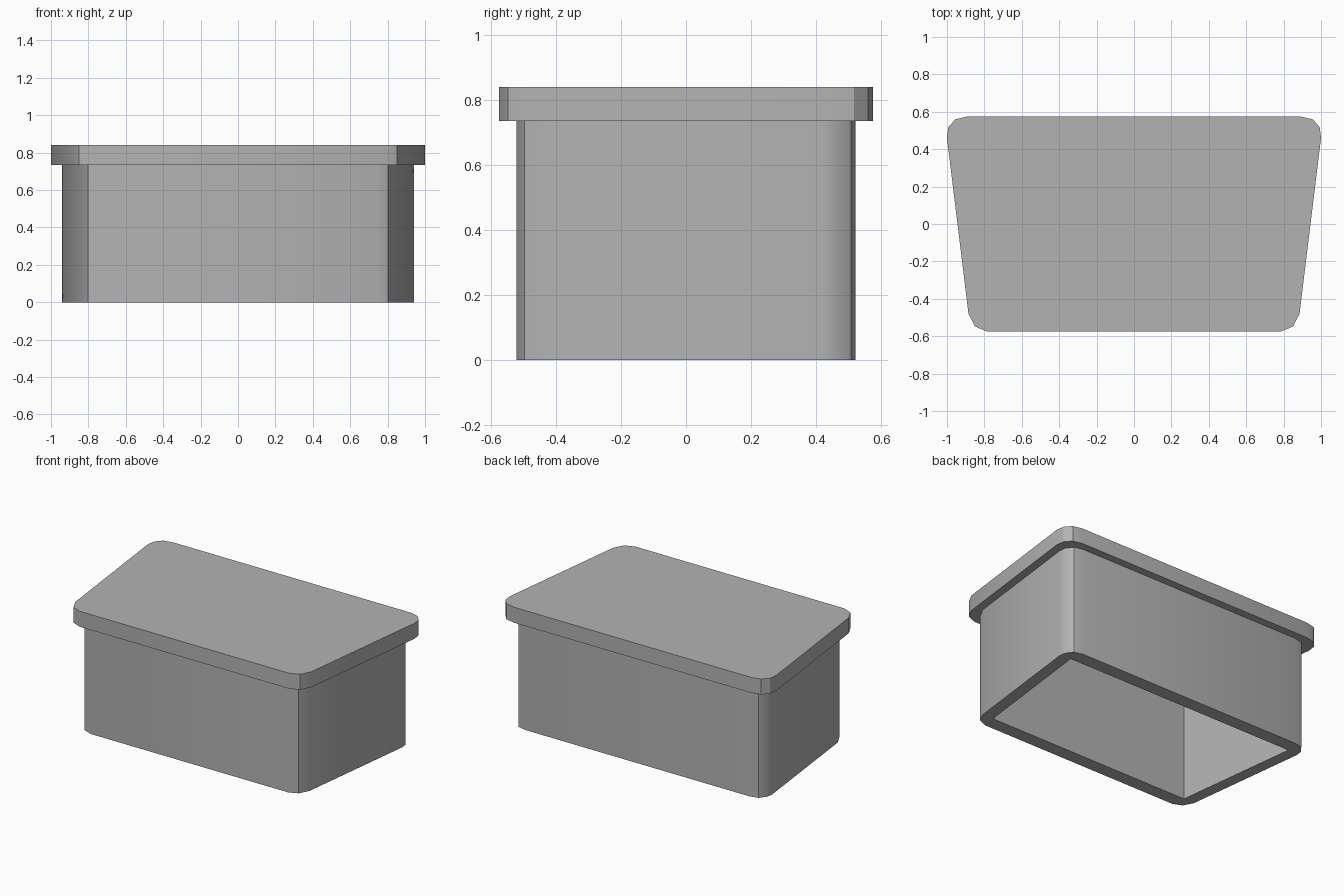
import bpy, bmesh, math
from mathutils import Vector

default = bpy.data.objects.get("Cube")
if default:
    bpy.data.objects.remove(default, do_unlink=True)

grey = bpy.data.materials.new("plain grey")
grey.use_nodes = True
color = (0.45, 0.45, 0.45, 1)
grey.diffuse_color = color
grey.node_tree.nodes["Principled BSDF"].inputs["Base Color"].default_value = color


def mirrored(half):
    """Close a half outline, listed front to back on +x, across the centre."""
    return half + [(-x, y) for x, y in reversed(half)]


def prism(name, loops, bottom, top):
    """Extrude an outline, with an optional inner hole, between two heights."""
    bm = bmesh.new()
    edges = []
    for loop in loops:
        verts = [bm.verts.new((x, y, bottom)) for x, y in loop]
        edges += [bm.edges.new((a, b)) for a, b in zip(verts, verts[1:] + verts[:1])]
    if len(loops) == 1:
        bm.faces.new(verts)
    else:
        bmesh.ops.triangle_fill(bm, edges=edges, use_beauty=True, normal=Vector((0, 0, 1)))
    result = bmesh.ops.extrude_face_region(bm, geom=bm.faces[:], use_keep_orig=True)
    moved = [g for g in result["geom"] if isinstance(g, bmesh.types.BMVert)]
    bmesh.ops.translate(bm, verts=moved, vec=(0, 0, top - bottom))
    bmesh.ops.recalc_face_normals(bm, faces=bm.faces[:])
    mesh = bpy.data.meshes.new(name)
    bm.to_mesh(mesh)
    bm.free()
    mesh.materials.append(grey)
    obj = bpy.data.objects.new(name, mesh)
    bpy.context.collection.objects.link(obj)
    bpy.ops.object.select_all(action="DESELECT")
    obj.select_set(True)
    bpy.context.view_layer.objects.active = obj
    bpy.ops.object.shade_smooth_by_angle(angle=math.radians(30))
    return obj


# Tapered outlines with chamfered corners
lid_outline = mirrored([(0.785, -0.575), (0.85, -0.548), (0.885, -0.48),
                        (1.0, 0.46), (0.993, 0.517), (0.955, 0.56), (0.89, 0.575)])
body_outline = mirrored([(0.74, -0.522), (0.802, -0.497), (0.837, -0.43),
                         (0.94, 0.42), (0.934, 0.463), (0.9, 0.508), (0.84, 0.522)])
cavity_outline = mirrored([(0.757, -0.43), (0.862, 0.43)])

# Open-bottomed hollow body and overhanging lid
prism("body", [body_outline, cavity_outline], 0, 0.735)
prism("lid", [lid_outline], 0.735, 0.84)
